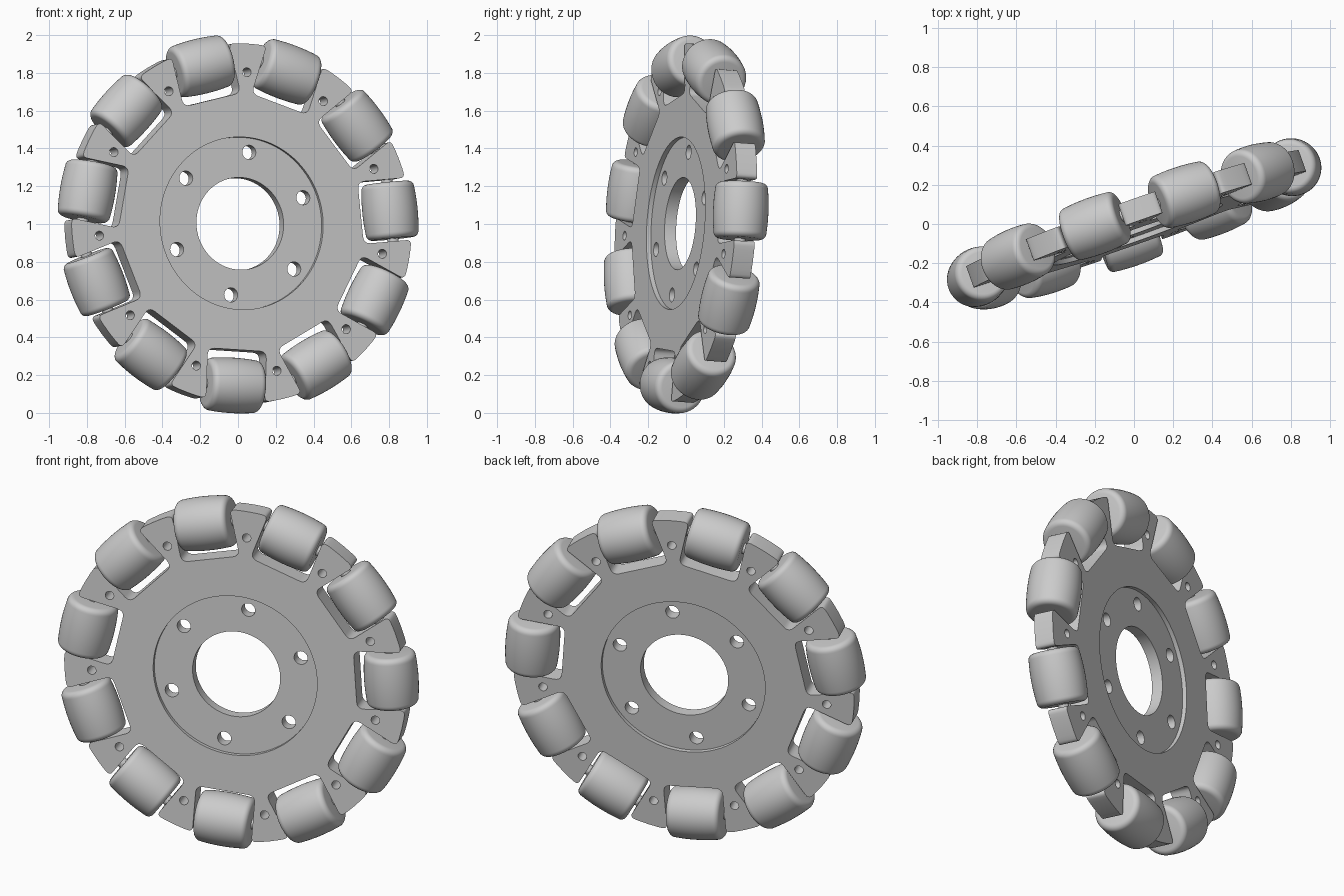
import bpy, bmesh, math
from mathutils import Matrix, Vector

if "Cube" in bpy.data.objects:
    bpy.data.objects.remove(bpy.data.objects["Cube"])

COUNT = 11                      # rollers around the rim
STEP = 2 * math.pi / COUNT
START = math.radians(4.7)
RIM, SLOT_FLOOR, SLOT_HALF = 0.955, 0.672, 0.165
RECESS, BORE = 0.458, 0.245
ROLL_R, ROLL_HALF, ROLL_ORBIT = 0.147, 0.149, 0.858

# Wheel frame: local x/y span the disc, local z is the axle towards the front
th, ph = math.radians(19.5), math.radians(3.9)
u = Vector((math.cos(th), math.sin(th), 0))
v = Vector((-math.sin(th) * math.sin(ph), math.cos(th) * math.sin(ph), math.cos(ph)))
WHEEL = Matrix.Translation((0, 0, 1)) @ Matrix((u, v, u.cross(v))).transposed().to_4x4()

grey = bpy.data.materials.new("light_grey")
grey.diffuse_color = (0.6, 0.6, 0.6, 1)
grey.use_nodes = True
grey.node_tree.nodes["Principled BSDF"].inputs["Base Color"].default_value = grey.diffuse_color


def polar(r, a):
    return Vector((r * math.cos(a), r * math.sin(a)))


def circle(radius, centre=Vector((0, 0)), n=32):
    return [centre + polar(radius, 2 * math.pi * i / n) for i in range(n)]


def rounded(corners):
    """Replace each (point, radius) corner by a small arc."""
    out = []
    for i, (p, r) in enumerate(corners):
        if r == 0:
            out.append(p)
            continue
        a = p + (corners[i - 1][0] - p).normalized() * r
        b = p + (corners[(i + 1) % len(corners)][0] - p).normalized() * r
        for k in range(6):
            t = k / 5
            out.append(a * (1 - t) ** 2 + p * 2 * t * (1 - t) + b * t * t)
    return out


def smooth(ob):
    bpy.ops.object.select_all(action='DESELECT')
    ob.select_set(True)
    bpy.context.view_layer.objects.active = ob
    bpy.ops.object.shade_smooth_by_angle(angle=math.radians(32))


def plate(name, loops, thickness):
    """Flat plate from one outer loop and hole loops."""
    cu = bpy.data.curves.new(name, 'CURVE')
    cu.dimensions, cu.fill_mode, cu.extrude = '2D', 'BOTH', thickness / 2
    for pts in loops:
        sp = cu.splines.new('POLY')
        sp.points.add(len(pts) - 1)
        for q, p in zip(sp.points, pts):
            q.co = (p.x, p.y, 0, 1)
        sp.use_cyclic_u = True
    ob = bpy.data.objects.new(name, cu)
    bpy.context.collection.objects.link(ob)
    bpy.ops.object.select_all(action='DESELECT')
    ob.select_set(True)
    bpy.context.view_layer.objects.active = ob
    bpy.ops.object.convert(target='MESH')
    ob = bpy.context.view_layer.objects.active
    bm = bmesh.new()
    bm.from_mesh(ob.data)
    bmesh.ops.remove_doubles(bm, verts=bm.verts, dist=1e-5)
    bmesh.ops.recalc_face_normals(bm, faces=bm.faces)
    bm.to_mesh(ob.data)
    bm.free()
    ob.data.materials.clear()
    ob.data.materials.append(grey)
    ob.matrix_world = WHEEL
    smooth(ob)


def lathe(name, profile, segments):
    """Mesh turned around local y from (y, radius) points."""
    bm = bmesh.new()
    vs = [bm.verts.new((r, y, 0)) for y, r in profile]
    es = [bm.edges.new(e) for e in zip(vs, vs[1:])]
    bmesh.ops.spin(bm, geom=vs + es, cent=(0, 0, 0), axis=(0, 1, 0),
                   angle=2 * math.pi, steps=segments)
    bmesh.ops.remove_doubles(bm, verts=bm.verts, dist=1e-5)
    bmesh.ops.recalc_face_normals(bm, faces=bm.faces)
    me = bpy.data.meshes.new(name)
    bm.to_mesh(me)
    bm.free()
    me.materials.append(grey)
    return me


# Rim plate: slots between tabs, with a pin hole through each tab
corners, pin_holes = [], []
edge = math.asin(SLOT_HALF / RIM)
outer = RIM * math.cos(edge)
for i in range(COUNT):
    a = START + i * STEP
    rot = Matrix.Rotation(a, 2)
    for x, y, r in ((outer, -1, 0.03), (SLOT_FLOOR, -1, 0.04),
                    (SLOT_FLOOR, 1, 0.04), (outer, 1, 0.03)):
        corners.append((rot @ Vector((x, y * SLOT_HALF)), r))
    for k in range(1, 4):
        corners.append((polar(RIM, a + edge + (STEP - 2 * edge) * k / 4), 0))
    pin_holes.append(circle(0.024, polar(0.803, a + STEP / 2), 20))
plate("rim_plate", [rounded(corners), circle(RECESS, n=96)] + pin_holes, 0.115)

# Recessed hub with central bore and six bolt holes
bolts = [circle(0.038, polar(0.383, math.radians(21 + 60 * i)), 24) for i in range(6)]
plate("hub_plate", [circle(RECESS, n=96), circle(BORE, n=72)] + bolts, 0.065)

# Barrel rollers: crowned to follow the wheel's outer circle, rounded ends
fillet = 0.032
flat = ROLL_HALF - fillet
crown = [(t, math.sqrt(1.005 ** 2 - t * t) - ROLL_ORBIT)
         for t in (flat * k / 4 for k in range(5))]
half = list(crown)
for k in range(1, 7):
    a = math.radians(90 * k / 6)
    half.append((flat + fillet * math.sin(a), crown[-1][1] - fillet * (1 - math.cos(a))))
half.append((ROLL_HALF, 0))
profile = [(-y, r) for y, r in reversed(half[1:])] + half
roller_mesh = lathe("roller", profile, 48)
axle_mesh = lathe("axle", [(-0.17, 0), (-0.17, 0.03), (0.17, 0.03), (0.17, 0)], 20)

for i in range(COUNT):
    place = (WHEEL @ Matrix.Rotation(START + i * STEP, 4, 'Z')
             @ Matrix.Translation((ROLL_ORBIT, 0, 0)))
    for name, me in (("roller", roller_mesh), ("axle", axle_mesh)):
        ob = bpy.data.objects.new(f"{name}_{i + 1}", me)
        bpy.context.collection.objects.link(ob)
        ob.matrix_world = place
        if i == 0:
            smooth(ob)
